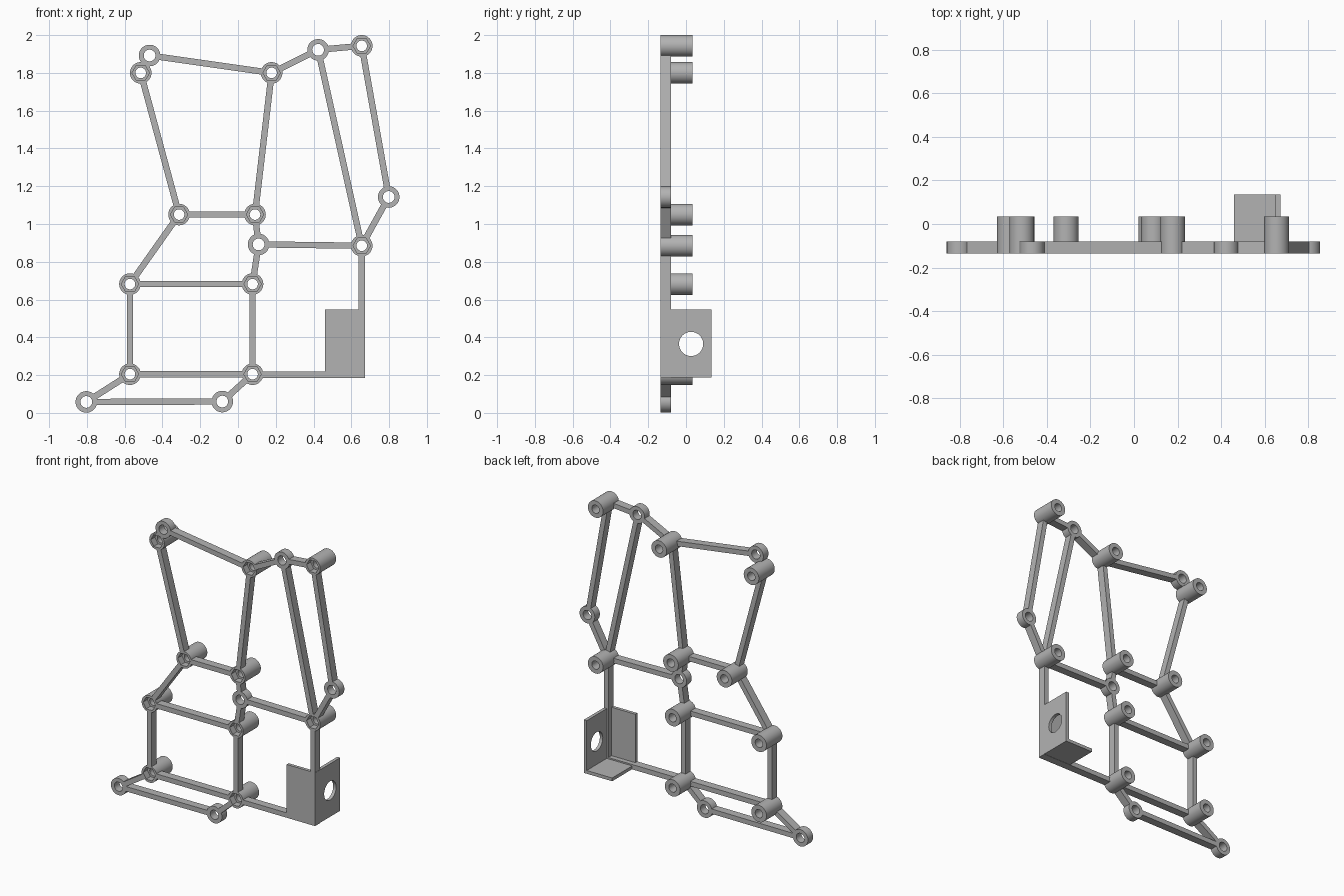
import bpy, bmesh, math
from mathutils import Matrix, Vector

cube = bpy.data.objects.get("Cube")
if cube:
    bpy.data.objects.remove(cube)

FRONT, PLATE_BACK, BOSS_BACK, BRACKET_BACK = -0.135, -0.08, 0.035, 0.135
RING_R, HOLE_R, HEX_R, HEX_DEPTH = 0.057, 0.028, 0.046, 0.045
BAR_W, WALL, SEGS = 0.033, 0.022, 48

grey = bpy.data.materials.new("plain_grey")
grey.use_nodes = True
colour = (0.45, 0.45, 0.45, 1)
grey.diffuse_color = colour
grey.node_tree.nodes["Principled BSDF"].inputs["Base Color"].default_value = colour


def finish(bm, name, smooth=False):
    bmesh.ops.recalc_face_normals(bm, faces=bm.faces)
    mesh = bpy.data.meshes.new(name)
    bm.to_mesh(mesh)
    bm.free()
    mesh.materials.append(grey)
    obj = bpy.data.objects.new(name, mesh)
    bpy.context.collection.objects.link(obj)
    if smooth:
        bpy.ops.object.select_all(action='DESELECT')
        obj.select_set(True)
        bpy.context.view_layer.objects.active = obj
        bpy.ops.object.shade_smooth_by_angle(angle=math.radians(30))
    return obj


def box(name, lo, hi):
    lo, hi = Vector(lo), Vector(hi)
    bm = bmesh.new()
    size = Matrix.Diagonal((*(hi - lo), 1))
    bmesh.ops.create_cube(bm, size=1, matrix=Matrix.Translation((lo + hi) / 2) @ size)
    return finish(bm, name)


def round_radius(r):
    return lambda a: r


def hex_radius(a):
    # hexagon with its corners pointing sideways
    return HEX_R * math.cos(math.pi / 6) / math.cos(a % (math.pi / 3) - math.pi / 6)


def ring(name, centre, sections):
    """Close a loop of cross-sections (y, radius rule) into a hollow post."""
    x, z = centre
    bm = bmesh.new()
    loops = []
    for y, radius in sections:
        angles = [2 * math.pi * i / SEGS for i in range(SEGS)]
        loops.append([bm.verts.new((x + radius(a) * math.cos(a), y,
                                    z + radius(a) * math.sin(a))) for a in angles])
    for k, cur in enumerate(loops):
        nxt = loops[(k + 1) % len(loops)]
        for i in range(SEGS):
            j = (i + 1) % SEGS
            bm.faces.new((cur[i], cur[j], nxt[j], nxt[i]))
    finish(bm, name, smooth=True)


def bar(name, start, end, trim_start=0.05, trim_end=0.05):
    a, b = Vector((start[0], 0, start[1])), Vector((end[0], 0, end[1]))
    d = (b - a).normalized()
    a, b = a + d * trim_start, b - d * trim_end
    angle = -math.atan2(d.z, d.x)
    mid = (a + b) / 2
    mid.y = (FRONT + PLATE_BACK) / 2
    bm = bmesh.new()
    m = (Matrix.Translation(mid) @ Matrix.Rotation(angle, 4, 'Y')
         @ Matrix.Diagonal(((b - a).length, PLATE_BACK - FRONT, BAR_W, 1)))
    bmesh.ops.create_cube(bm, size=1, matrix=m)
    finish(bm, name)


# Joints: tall posts with a hex pocket, and short plain eyelets
posts = {"B": (-0.515, 1.80), "C": (0.178, 1.80), "E": (0.655, 1.943),
         "G": (0.655, 0.885), "I": (0.09, 1.05), "J": (-0.312, 1.05),
         "K": (-0.572, 0.682), "L": (0.077, 0.682),
         "M": (-0.572, 0.205), "N": (0.077, 0.205)}
eyelets = {"A": (-0.468, 1.892), "D": (0.424, 1.922), "F": (0.798, 1.143),
           "H": (0.109, 0.892), "O": (-0.803, 0.058), "P": (-0.083, 0.06)}
outer, hole = round_radius(RING_R), round_radius(HOLE_R)
for key, c in posts.items():
    ring("post_" + key.lower(), c,
         [(BOSS_BACK, outer), (FRONT, outer), (FRONT, hex_radius),
          (FRONT + HEX_DEPTH, hex_radius), (FRONT + HEX_DEPTH, hole), (BOSS_BACK, hole)])
wide_hole = round_radius(0.031)
for key, c in eyelets.items():
    ring("eyelet_" + key.lower(), c,
         [(PLATE_BACK, outer), (FRONT, outer), (FRONT, wide_hole), (PLATE_BACK, wide_hole)])

# Bars between the joints
joints = {**posts, **eyelets}
for s, e in "AC BJ CI CD DE DG EF FG GH HI HL IJ JK KL KM LN MN MO OP PN".split():
    bar(f"bar_{s}{e}".lower(), joints[s], joints[e])

# Corner bracket: front, bottom and side walls
X0, X1, Z0, Z1 = 0.46, 0.673, 0.187, 0.547
box("bracket_front", (X0, FRONT, Z0), (X1, FRONT + WALL, Z1))
box("bracket_bottom", (X0, FRONT, Z0), (X1, BRACKET_BACK, Z0 + WALL))
side = box("bracket_side", (X1 - WALL, FRONT, Z0), (X1, BRACKET_BACK, Z1))
bar("bracket_upper_bar", posts["G"], (posts["G"][0], Z0), trim_end=0)
bar("bracket_lower_bar", (posts["N"][0], 0.202), (X1, 0.202), trim_end=0)

# Round opening in the side wall
bm = bmesh.new()
bmesh.ops.create_cone(bm, cap_ends=True, segments=SEGS, radius1=0.064, radius2=0.064, depth=0.2,
                      matrix=Matrix.Translation((X1, 0.027, 0.365)) @ Matrix.Rotation(math.pi / 2, 4, 'Y'))
cutter = finish(bm, "opening_cutter")
cutter.hide_render = True
cut = side.modifiers.new("opening", 'BOOLEAN')
cut.operation, cut.object, cut.solver = 'DIFFERENCE', cutter, 'EXACT'
bpy.ops.object.select_all(action='DESELECT')
side.select_set(True)
bpy.context.view_layer.objects.active = side
bpy.ops.object.modifier_apply(modifier=cut.name)
bpy.data.objects.remove(cutter)
